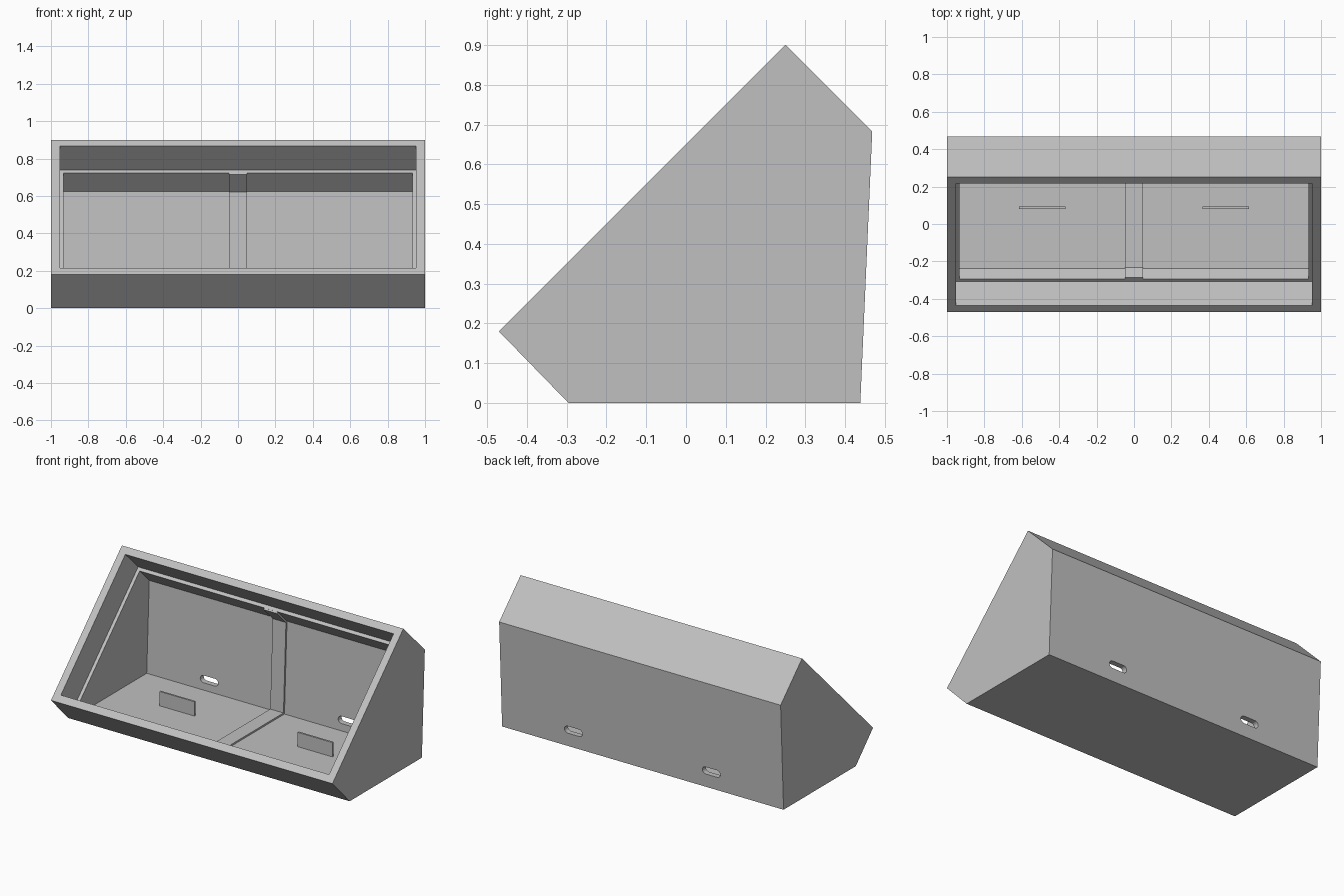
import bpy
import bmesh
from math import sin, cos, pi
from mathutils import Vector

if "Cube" in bpy.data.objects:
    bpy.data.objects.remove(bpy.data.objects["Cube"], do_unlink=True)

grey = bpy.data.materials.new("plain_grey")
grey.use_nodes = True
colour = (0.53, 0.53, 0.53, 1)
grey.diffuse_color = colour
grey.node_tree.nodes["Principled BSDF"].inputs["Base Color"].default_value = colour


def prism(name, points, sweep):
    """Extrude a closed outline of 3D points along the sweep vector."""
    bm = bmesh.new()
    face = bm.faces.new([bm.verts.new(p) for p in points])
    new = bmesh.ops.extrude_face_region(bm, geom=[face])["geom"]
    verts = [v for v in new if isinstance(v, bmesh.types.BMVert)]
    bmesh.ops.translate(bm, verts=verts, vec=Vector(sweep))
    bmesh.ops.recalc_face_normals(bm, faces=bm.faces)
    mesh = bpy.data.meshes.new(name)
    bm.to_mesh(mesh)
    bm.free()
    mesh.materials.append(grey)
    obj = bpy.data.objects.new(name, mesh)
    bpy.context.collection.objects.link(obj)
    return obj


def side_prism(name, profile, half_width):
    return prism(name, [(-half_width, y, z) for y, z in profile], (2 * half_width, 0, 0))


def cut(target, cutter):
    mod = target.modifiers.new("cut", "BOOLEAN")
    mod.operation = "DIFFERENCE"
    mod.solver = "EXACT"
    mod.object = cutter
    bpy.context.view_layer.objects.active = target
    bpy.ops.object.modifier_apply(modifier=mod.name)
    bpy.data.objects.remove(cutter, do_unlink=True)


def slope(across, depth):
    """Point in y, z from distances along and into the sloped opening."""
    return ((across + depth) / 2, (across - depth) / 2)


def cavity_outline(gap, depth):
    """Inner cavity profile, shrunk by gap, open ends at the given depth."""
    low, high = -0.2 + 1.4 * gap, 1.055 - 1.4 * gap
    floor, back, lean = 0.038 + gap, 0.403 - gap, 0.044
    top = (high - back) / (1 + lean)
    return [slope(low, depth), (low - floor, floor), (back + lean * floor, floor),
            (high - top, top), slope(high, depth)]


LEDGE = -0.39

# Outer case with its sloped opening, stepped rebate and cavity
case = side_prism("case", [(-0.295, 0), (0.438, 0), (0.468, 0.683), (0.25, 0.9), (-0.47, 0.18)], 1.0)
rebate = [slope(-0.223, -0.8), slope(-0.223, LEDGE), slope(1.085, LEDGE), slope(1.085, -0.8)]
cut(case, side_prism("rebate_cutter", rebate, 0.953))
cut(case, side_prism("cavity_cutter", cavity_outline(0, -0.5), 0.932))

# Rounded slots through the back wall
for x in (-0.49, 0.49):
    slot = []
    for end in (1, -1):
        for i in range(9):
            a = -pi / 2 + pi * i / 8
            slot.append((x + end * (0.041 + 0.023 * cos(a)), 0.34, 0.107 + end * 0.023 * sin(a)))
    cut(case, prism("slot_cutter", slot, (0, 0.2, 0)))

# Thin raised rib following the cavity at the middle
rib = cavity_outline(-0.005, LEDGE + 0.002) + cavity_outline(0.011, LEDGE + 0.002)[::-1]
side_prism("centre_rib", rib, 0.047)

# Upright tabs on the floor
for side, x in (("right", -0.49), ("left", 0.49)):
    tab = [(x - 0.124, 0.081, 0.03), (x + 0.124, 0.081, 0.03),
           (x + 0.124, 0.081, 0.13), (x - 0.124, 0.081, 0.13)]
    prism(side + "_floor_tab", tab, (0, 0.012, 0))
